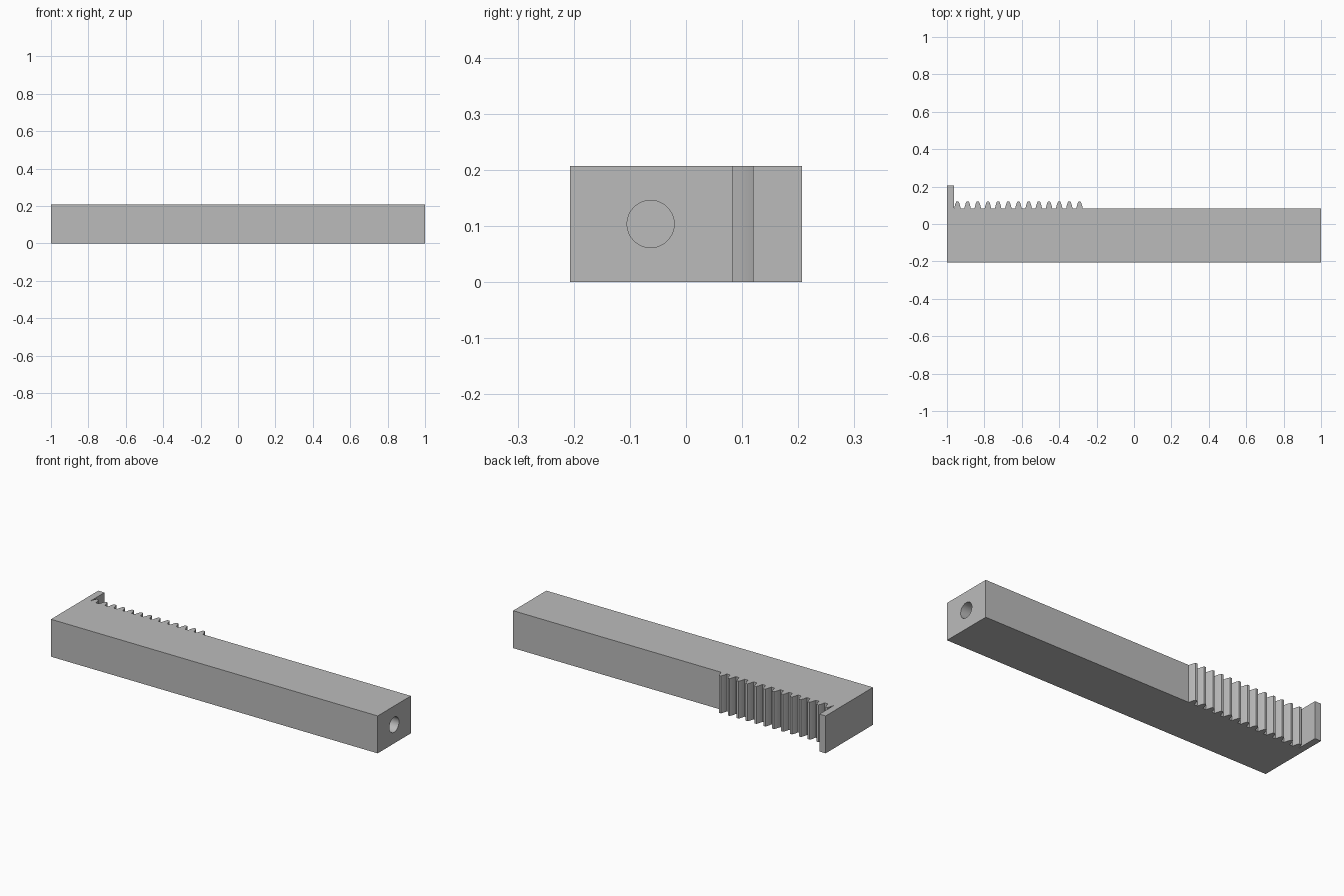
import bpy, bmesh
from mathutils import Matrix

cube = bpy.data.objects.get("Cube")
if cube:
    bpy.data.objects.remove(cube, do_unlink=True)

HEIGHT = 0.207
FRONT, ROOT, BACK = -0.207, 0.083, 0.207
STOP_X = -0.962
TEETH, FIRST, PITCH = 13, -0.944, 0.0544

grey = bpy.data.materials.new("plain grey")
grey.use_nodes = True
colour = (0.5, 0.5, 0.5, 1)
grey.diffuse_color = colour
grey.node_tree.nodes["Principled BSDF"].inputs["Base Color"].default_value = colour


def add_object(name, bm):
    bmesh.ops.recalc_face_normals(bm, faces=bm.faces)
    mesh = bpy.data.meshes.new(name)
    bm.to_mesh(mesh)
    bm.free()
    mesh.materials.append(grey)
    obj = bpy.data.objects.new(name, mesh)
    bpy.context.collection.objects.link(obj)
    return obj


# Rack outline seen from above: bar, end stop and a row of gear teeth
half_tooth = [(0.0175, 0), (0.0145, 0.013), (0.0105, 0.027), (0.006, 0.037)]
tooth = [(-x, y) for x, y in half_tooth] + half_tooth[::-1]
outline = [(STOP_X, BACK), (STOP_X, ROOT)]
for i in range(TEETH):
    outline += [(FIRST + i * PITCH + x, ROOT + y) for x, y in tooth]
outline += [(1, ROOT), (1, FRONT), (-1, FRONT), (-1, BACK)]

bm = bmesh.new()
face = bm.faces.new([bm.verts.new((x, y, 0)) for x, y in outline])
top = bmesh.ops.extrude_face_region(bm, geom=[face])["geom"]
bmesh.ops.translate(bm, vec=(0, 0, HEIGHT),
                    verts=[v for v in top if isinstance(v, bmesh.types.BMVert)])
rack = add_object("toothed_rack", bm)

# Blind bore in the plain end
bm = bmesh.new()
bmesh.ops.create_cone(bm, cap_ends=True, segments=48, radius1=0.042,
                      radius2=0.042, depth=1,
                      matrix=Matrix.Translation((1, -0.063, HEIGHT / 2))
                      @ Matrix.Rotation(1.5707963, 4, "Y"))
cutter = add_object("bore_cutter", bm)
cutter.hide_render = True
cutter.hide_set(True)

cut = rack.modifiers.new("bore", "BOOLEAN")
cut.operation = "DIFFERENCE"
cut.solver = "EXACT"
cut.object = cutter

# Bake the bore, then smooth only its wall and the curved tooth flanks
bpy.context.view_layer.objects.active = rack
rack.select_set(True)
bpy.ops.object.modifier_apply(modifier=cut.name)
bpy.ops.object.shade_smooth_by_angle(angle=0.4)
bpy.data.objects.remove(cutter, do_unlink=True)
